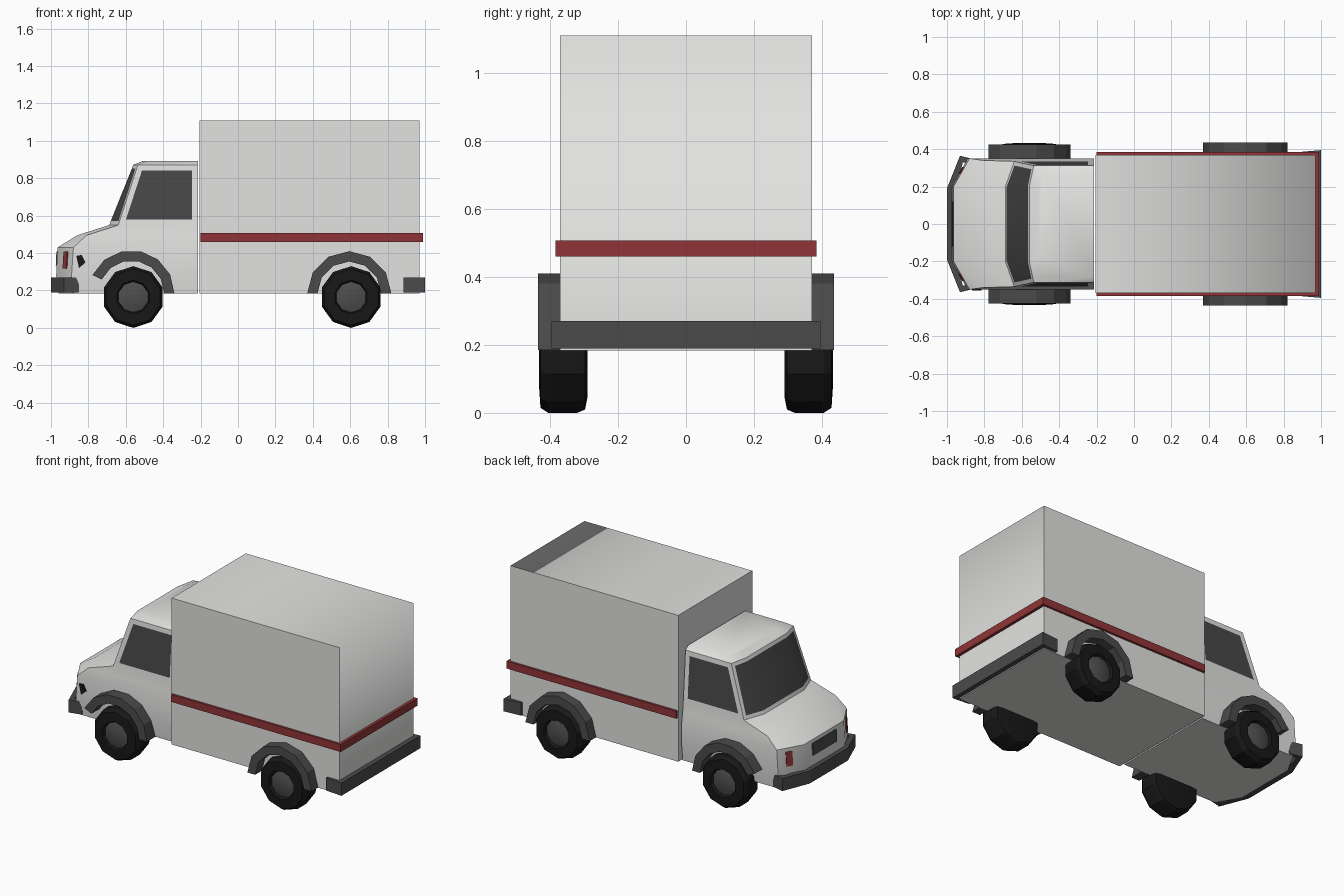
import bpy, bmesh, math
from mathutils import Vector

if "Cube" in bpy.data.objects:
    bpy.data.objects.remove(bpy.data.objects["Cube"])


def material(name, r, g, b):
    m = bpy.data.materials.new(name)
    m.diffuse_color = (r, g, b, 1)
    m.use_nodes = True
    m.node_tree.nodes["Principled BSDF"].inputs["Base Color"].default_value = m.diffuse_color
    return m


WHITE = material("white paint", 0.76, 0.76, 0.75)
RED = material("red stripe", 0.28, 0.036, 0.038)
TRIM = material("dark grey trim", 0.07, 0.07, 0.07)
GLASS = material("window glass", 0.065, 0.065, 0.065)
RUBBER = material("black rubber", 0.009, 0.009, 0.009)
HUB = material("wheel hub grey", 0.075, 0.075, 0.075)


def finish(name, bm, mats, angle=0):
    """Turn a bmesh into an object; edges flatter than angle are smooth."""
    bmesh.ops.recalc_face_normals(bm, faces=bm.faces)
    if angle:
        for f in bm.faces:
            f.smooth = True
        for e in bm.edges:
            e.smooth = e.calc_face_angle(0) < math.radians(angle)
    me = bpy.data.meshes.new(name)
    bm.to_mesh(me)
    bm.free()
    for m in mats:
        me.materials.append(m)
    ob = bpy.data.objects.new(name, me)
    bpy.context.collection.objects.link(ob)
    return ob


def prism(name, pts, a, b, axis, mat):
    """Extrude a 2D outline from a to b along y or z."""
    bm = bmesh.new()

    def place(p, t):
        return (p[0], t, p[1]) if axis == "y" else (p[0], p[1], t)
    lo = [bm.verts.new(place(p, a)) for p in pts]
    hi = [bm.verts.new(place(p, b)) for p in pts]
    bm.faces.new(lo)
    bm.faces.new(hi)
    n = len(pts)
    for i in range(n):
        j = (i + 1) % n
        bm.faces.new((lo[i], lo[j], hi[j], hi[i]))
    return finish(name, bm, [mat])


def mirrored(half):
    """Complete a plan outline across y = 0."""
    return half + [(x, -y) for x, y in reversed(half)]


# Cargo box: roof and rear share soft shading
bm = bmesh.new()
bmesh.ops.create_cube(bm, size=1)
for v in bm.verts:
    v.co = Vector((0.3825 + v.co.x * 1.175, v.co.y * 0.74, 0.647 + v.co.z * 0.926))
bm.normal_update()
for f in bm.faces:
    f.smooth = True
for e in bm.edges:
    n = sum((f.normal for f in e.link_faces), Vector())
    e.smooth = n.x > 0.5 and n.z > 0.5
finish("cargo_box", bm, [WHITE])

# Cab: stacked plan outlines (z, side corner x, half width, front x, front half width)
LEVELS = [
    (0.185, -0.88, 0.340, -0.960, 0.20),
    (0.280, -0.89, 0.350, -0.972, 0.20),
    (0.430, -0.88, 0.350, -0.965, 0.20),
    (0.495, -0.81, 0.340, -0.860, 0.20),
    (0.550, -0.640, 0.335, -0.688, 0.20),
    (0.872, -0.535, 0.312, -0.560, 0.20),
    (0.892, -0.49, 0.285, -0.510, 0.18),
]
REAR = -0.215


def cab_ring(z, xs, w, xf, wf):
    half = [(REAR, w), (xs, w), (xf, wf)]
    return [Vector((x, y, z)) for x, y in mirrored(half)]


bm = bmesh.new()
rings = [[bm.verts.new(p) for p in cab_ring(*lv)] for lv in LEVELS]
side_glass, screen = [], []
for k in range(len(rings) - 1):
    for i in range(6):
        j = (i + 1) % 6
        f = bm.faces.new((rings[k][i], rings[k][j], rings[k + 1][j], rings[k + 1][i]))
        if k == 4 and i in (0, 4):
            side_glass.append(f)
        elif k == 4 and i in (1, 2, 3):
            screen.append(f)
bm.faces.new(rings[0])
bm.faces.new(rings[-1])
bmesh.ops.recalc_face_normals(bm, faces=bm.faces)
# Windows are inset faces
for group, t in (([side_glass[0]], 0.03), ([side_glass[1]], 0.03), (screen, 0.022)):
    bmesh.ops.inset_region(bm, faces=group, thickness=t, use_even_offset=True)
    for f in group:
        f.material_index = 1
finish("cab", bm, [WHITE, GLASS], 42)


def cab_plate(name, i, u0, u1, v0, v1, mat):
    """Thin plate on segment i of the cab's nose band, by fractions u, v."""
    a, b = cab_ring(*LEVELS[1]), cab_ring(*LEVELS[2])
    n = (a[i + 1] - a[i]).cross(b[i] - a[i]).normalized()
    if n.x > 0:
        n = -n

    def at(u, v):
        return a[i].lerp(a[i + 1], u).lerp(b[i].lerp(b[i + 1], u), v)
    corners = [at(u0, v0), at(u1, v0), at(u1, v1), at(u0, v1)]
    bm = bmesh.new()
    base = [bm.verts.new(p - n * 0.002) for p in corners]
    top = [bm.verts.new(p + n * 0.005) for p in corners]
    bm.faces.new(base)
    bm.faces.new(top)
    for k in range(4):
        m = (k + 1) % 4
        bm.faces.new((base[k], base[m], top[m], top[k]))
    finish(name, bm, [mat])


# Grille and corner lamps
cab_plate("grille", 2, 0.2, 0.8, 0.35, 0.85, TRIM)
cab_plate("left_marker_lamp", 1, 0.32, 0.56, 0.25, 0.85, RED)
cab_plate("right_marker_lamp", 3, 0.44, 0.68, 0.25, 0.85, RED)

# Small dark lamp on the cab's front side
prism("side_lamp", [(-0.865, 0.385), (-0.85, 0.32), (-0.815, 0.35), (-0.835, 0.39)],
      -0.356, -0.348, "y", RUBBER)

# Red stripe around the sides and rear of the box
prism("box_stripe", mirrored([(-0.2, 0.368), (-0.2, 0.384), (0.988, 0.384)])
      + [(0.968, -0.368), (0.968, 0.368)], 0.46, 0.507, "z", RED)

# Bumpers
prism("front_bumper", mirrored([(-0.85, 0.345), (-0.93, 0.365), (-1.0, 0.19)])
      + mirrored([(-0.85, 0.33), (-0.915, 0.33), (-0.955, 0.18)])[::-1],
      0.19, 0.27, "z", TRIM)
prism("rear_bumper", mirrored([(0.885, 0.375), (0.885, 0.385), (1.0, 0.395)])
      + mirrored([(0.885, 0.36), (0.965, 0.36)])[::-1], 0.19, 0.27, "z", TRIM)


def fender(name, cx, r, side, end, y_out):
    """Faceted arch band over a wheel."""
    def arc(rad):
        return [(cx + rad * math.cos(math.radians(end * k / 6)),
                 0.185 + rad * math.sin(math.radians(end * k / 6))) for k in range(7)]
    prism(name, arc(r) + arc(r - 0.055)[::-1], side * 0.335, side * y_out, "y", TRIM)


def wheel(name, cx, side):
    """Ten-sided turned tyre with a grey hub."""
    n, cz = 10, 0.165
    profile = [(0.12, 0.29), (0.155, 0.297), (0.165, 0.32), (0.165, 0.405),
               (0.15, 0.428), (0.09, 0.432), (0.082, 0.415), (0.04, 0.428)]
    bm = bmesh.new()
    rows = []
    for r, y in profile:
        rows.append([bm.verts.new((cx + r * math.cos(math.pi / 2 + math.tau * k / n), side * y,
                                   cz + r * math.sin(math.pi / 2 + math.tau * k / n)))
                     for k in range(n)])
    for s in range(len(rows) - 1):
        for k in range(n):
            m = (k + 1) % n
            f = bm.faces.new((rows[s][k], rows[s][m], rows[s + 1][m], rows[s + 1][k]))
            f.material_index = 1 if s >= 6 else 0
    bm.faces.new(rows[0])
    bm.faces.new(rows[-1]).material_index = 1
    finish(name, bm, [RUBBER, HUB], 30)


# Wheels and fenders on both sides
for side, label in ((-1, "left"), (1, "right")):
    fender("front_fender_" + label, -0.57, 0.23, side, 155, 0.425)
    fender("rear_fender_" + label, 0.595, 0.225, side, 180, 0.435)
    wheel("front_wheel_" + label, -0.56, side)
    wheel("rear_wheel_" + label, 0.605, side)
